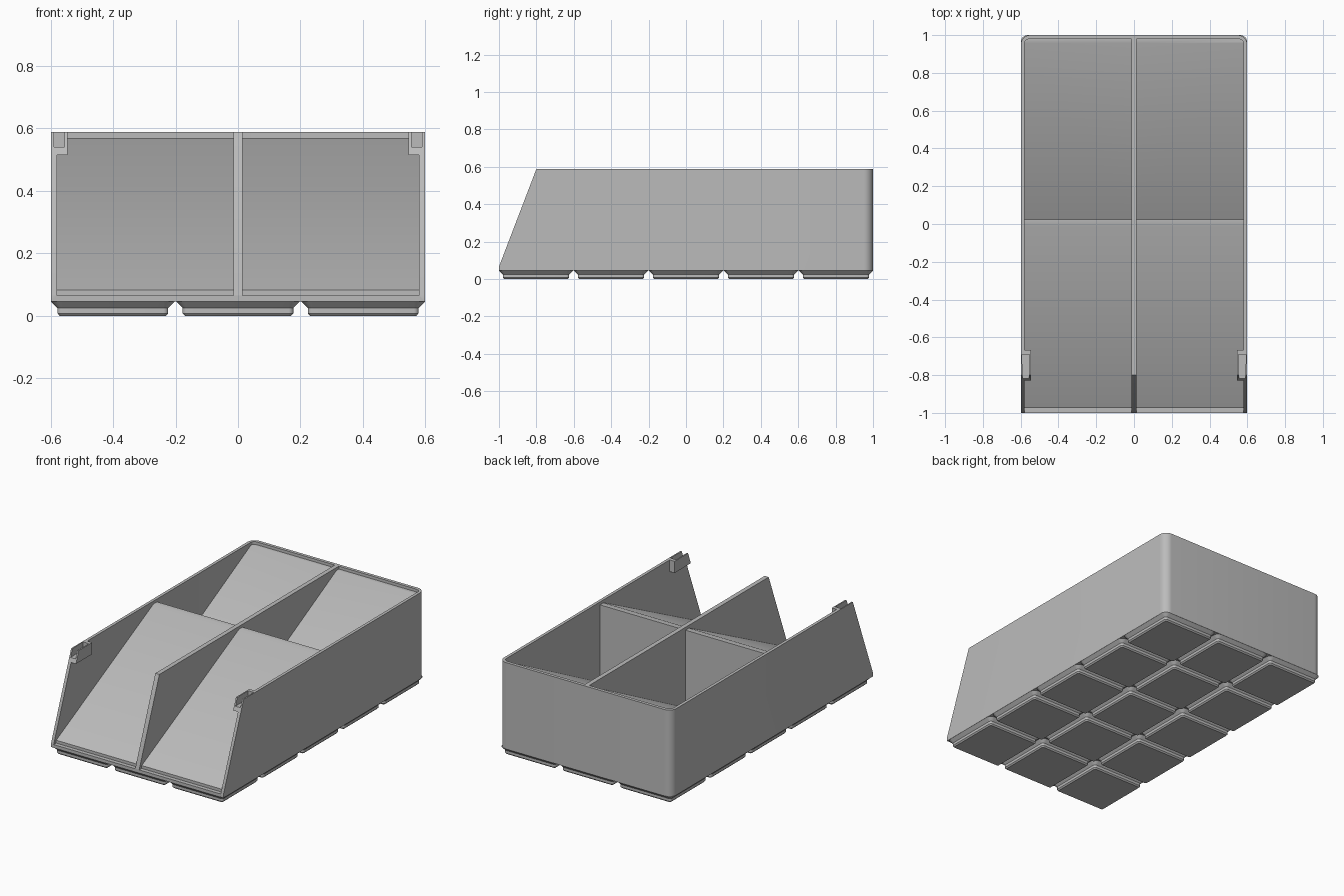
import bpy, bmesh, math
from mathutils import Vector

W, L, H = 0.599, 1.0, 0.588      # half width, half length, height
FLOOR, BASE = 0.065, 0.045       # tray floor and top of the feet
PITCH = 0.401                    # spacing of the feet

if "Cube" in bpy.data.objects:
    bpy.data.objects.remove(bpy.data.objects["Cube"], do_unlink=True)

grey = bpy.data.materials.new("plain grey")
grey.use_nodes = True
colour = (0.5, 0.5, 0.5, 1)
grey.diffuse_color = colour
grey.node_tree.nodes["Principled BSDF"].inputs["Base Color"].default_value = colour


def make_object(name, bm):
    bmesh.ops.recalc_face_normals(bm, faces=bm.faces)
    mesh = bpy.data.meshes.new(name)
    bm.to_mesh(mesh)
    bm.free()
    mesh.materials.append(grey)
    obj = bpy.data.objects.new(name, mesh)
    bpy.context.collection.objects.link(obj)
    return obj


def prism(name, points, offset, round_at=None, radius=0):
    """Extrude a closed outline; round_at picks straight upright edges to round."""
    bm = bmesh.new()
    face = bm.faces.new([bm.verts.new(p) for p in points])
    new = bmesh.ops.extrude_face_region(bm, geom=[face])["geom"]
    bmesh.ops.translate(bm, vec=Vector(offset),
                        verts=[v for v in new if isinstance(v, bmesh.types.BMVert)])
    if round_at:
        edges = [e for e in bm.edges if all(round_at(v.co) for v in e.verts)
                 and abs(e.verts[0].co.x - e.verts[1].co.x) < 1e-4]
        bmesh.ops.bevel(bm, geom=edges, offset=radius, segments=8,
                        profile=0.5, affect='EDGES')
    return make_object(name, bm)


def side_prism(name, profile, x0, x1, **rounding):
    return prism(name, [(x0, y, z) for y, z in profile], (x1 - x0, 0, 0), **rounding)


def cut(target, cutter):
    cutter.hide_render = True
    mod = target.modifiers.new("cut", 'BOOLEAN')
    mod.operation, mod.solver, mod.object = 'DIFFERENCE', 'EXACT', cutter
    with bpy.context.temp_override(object=target, active_object=target):
        bpy.ops.object.modifier_apply(modifier=mod.name)
    bpy.data.objects.remove(cutter, do_unlink=True)


def smooth(obj):
    bpy.ops.object.select_all(action='DESELECT')
    obj.select_set(True)
    bpy.context.view_layer.objects.active = obj
    bpy.ops.object.shade_smooth_by_angle(angle=math.radians(30))


# Tray body with slanted front and rounded back corners
body = side_prism("tray_body",
                  [(-L, BASE), (L, BASE), (L, H), (-0.8, H), (-L, FLOOR + 0.001)],
                  -W, W, round_at=lambda c: c.y > 0.99, radius=0.05)

# Hollow above the two ramps, running from the front lip to the back wall
hollow = [(-1.1, FLOOR), (-0.975, FLOOR), (-0.975, 0.083), (-0.01, 0.57),
          (0.025, 0.57), (0.025, 0.083), (0.957, 0.57), (0.98, 0.57),
          (0.98, 0.8), (-1.1, 0.8)]

for side in (-1, 1):
    lane = side_prism("lane_cutter", hollow, side * 0.014, side * 0.58,
                      round_at=lambda c: c.y > 0.97 and abs(c.x) > 0.5, radius=0.03)
    # Label clip is left standing at the top front of the wall
    clip = side_prism("clip_blank", [(-0.95, 0.515), (-0.667, 0.515),
                                     (-0.667, 0.9), (-0.95, 0.9)],
                      side * 0.546, side * 0.7)
    cut(lane, clip)
    cut(body, lane)
    # Tapered groove in the clip, open at the front and top
    groove = prism("groove_cutter",
                   [(side * x, y, 0.54) for x, y in
                    ((0.558, -0.95), (0.586, -0.95), (0.593, -0.69), (0.553, -0.69))],
                   (0, 0, 0.3))
    cut(body, groove)
smooth(body)


# Stepped feet in a three by five grid
def rounded_square(bm, cx, cy, z, half, radius, steps=6):
    ring = []
    for corner in range(4):
        for i in range(steps + 1):
            a = math.pi / 2 * (corner + i / steps)
            mid = math.pi / 2 * (corner + 0.5)
            ox = math.copysign(half - radius, math.cos(mid))
            oy = math.copysign(half - radius, math.sin(mid))
            ring.append(bm.verts.new((cx + ox + radius * math.cos(a),
                                      cy + oy + radius * math.sin(a), z)))
    return ring


levels = [(0, 0.170, 0.008), (0.008, 0.1775, 0.0153),
          (0.025, 0.1775, 0.0153), (BASE + 0.0005, 0.198, 0.036)]
bm = bmesh.new()
for col in range(-1, 2):
    for row in range(-2, 3):
        rings = [rounded_square(bm, col * PITCH, row * PITCH, *lv) for lv in levels]
        bm.faces.new(rings[0])
        bm.faces.new(rings[-1])
        for low, high in zip(rings, rings[1:]):
            for i in range(len(low)):
                j = (i + 1) % len(low)
                bm.faces.new((low[i], low[j], high[j], high[i]))
smooth(make_object("feet", bm))
